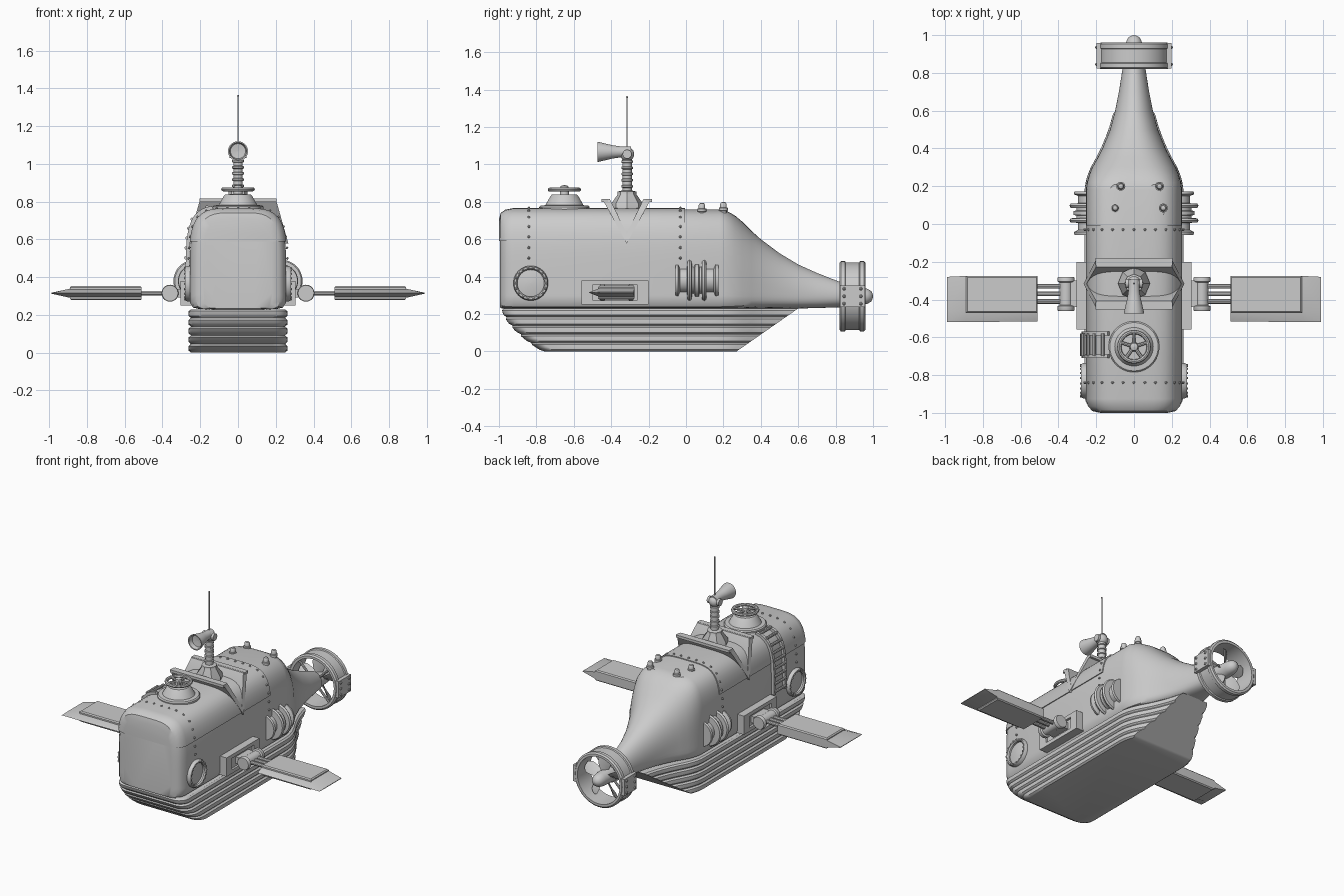
import bpy, bmesh, math
from mathutils import Matrix, Vector
from math import pi, sin, cos

if "Cube" in bpy.data.objects:
    bpy.data.objects.remove(bpy.data.objects["Cube"])

T = Matrix.Translation
AX = {'x': Matrix.Rotation(pi/2, 4, 'Y'), 'y': Matrix.Rotation(-pi/2, 4, 'X'), 'z': Matrix()}

def finish(name, bm, mirror=False, angle=35):
    if mirror:
        g = bmesh.ops.duplicate(bm, geom=bm.verts[:] + bm.edges[:] + bm.faces[:])['geom']
        bmesh.ops.scale(bm, vec=(-1, 1, 1), verts=[v for v in g if isinstance(v, bmesh.types.BMVert)])
    bmesh.ops.recalc_face_normals(bm, faces=bm.faces[:])
    for f in bm.faces:
        f.smooth = True
    for e in bm.edges:
        e.smooth = len(e.link_faces) == 2 and e.calc_face_angle(0) < math.radians(angle)
    me = bpy.data.meshes.new(name)
    bm.to_mesh(me)
    bm.free()
    ob = bpy.data.objects.new(name, me)
    bpy.context.collection.objects.link(ob)
    return ob

def loft(bm, rings, cap=True, loop=False):
    vr = [[bm.verts.new(p) for p in r] for r in rings]
    n = len(vr[0])
    for a, b in zip(vr, vr[1:] + (vr[:1] if loop else [])):
        for i in range(n):
            bm.faces.new((a[i], a[(i+1) % n], b[(i+1) % n], b[i]))
    if cap and not loop:
        bm.faces.new(vr[0])
        bm.faces.new(vr[-1])

def lathe(bm, prof, loc, axis='z', seg=32, loop=False):
    m = T(loc) @ AX[axis]
    loft(bm, [[m @ Vector((max(r, .0005)*cos(2*pi*i/seg), max(r, .0005)*sin(2*pi*i/seg), h))
               for i in range(seg)] for r, h in prof], loop=loop)

def rod(bm, p, q, r, seg=10):
    p, q = Vector(p), Vector(q)
    d = q - p
    bmesh.ops.create_cone(bm, cap_ends=True, segments=seg, radius1=r, radius2=r, depth=d.length,
                          matrix=T((p+q)/2) @ d.to_track_quat('Z', 'Y').to_matrix().to_4x4())

def box(bm, c, s, m=Matrix()):
    bmesh.ops.create_cube(bm, size=1, matrix=m @ T(c) @ Matrix.Diagonal((*s, 1)))

def ball(bm, p, r, sub=1):
    bmesh.ops.create_icosphere(bm, subdivisions=sub, radius=r, matrix=T(p))

def lerp(tab, t):
    for a, b in zip(tab, tab[1:]):
        if t <= b[0]:
            k = max(0, (t-a[0])/(b[0]-a[0]))
            return [u+(v-u)*k for u, v in zip(a, b)]
    return list(tab[-1])

# Hull stations: y, half width, top z, widest z, bottom z, top exponent, bottom exponent
ST = [(-.994, .18, .70, .36, .235, 4.3, 10), (-.985, .22, .735, .36, .23, 4.3, 10),
      (-.96, .243, .752, .36, .23, 4.3, 10), (-.92, .255, .76, .36, .23, 4.3, 10),
      (.18, .255, .76, .36, .23, 4.3, 10), (.22, .25, .75, .36, .23, 4, 9),
      (.26, .238, .728, .355, .23, 3.5, 8), (.3, .222, .695, .35, .23, 3.1, 7),
      (.35, .194, .645, .345, .23, 2.8, 6), (.4, .168, .60, .34, .23, 2.5, 5),
      (.5, .127, .525, .325, .23, 2.2, 4), (.6, .1, .465, .31, .23, 2, 3),
      (.7, .08, .42, .3, .232, 2, 2.4), (.84, .058, .365, .297, .237, 2, 2)]

def sec(y, a, off=0):
    _, w, zt, zm, zb, n, m = lerp(ST, y)
    c, s = cos(a), sin(a)
    e = 2/(n if s >= 0 else m)
    h = zt - zm + off if s >= 0 else zm - zb
    return Vector((math.copysign(abs(c)**e, c)*(w+off), y, zm + math.copysign(abs(s)**e, s)*h))

def along(y, a0, a1, off, n):
    """n points evenly spaced along the hull section"""
    d = [sec(y, a0+(a1-a0)*i/600, off) for i in range(601)]
    L = [0]
    for p, q in zip(d, d[1:]):
        L.append(L[-1] + (q-p).length)
    return [d[min(range(601), key=lambda j: abs(L[j]-L[-1]*i/(n-1)))] for i in range(n)]

def hull_ring(y, off=0):
    return along(y, 0, pi, off, 40) + along(y, pi, 2*pi, off, 24)[1:-1]

# Main hull
bm = bmesh.new()
loft(bm, [hull_ring(s[0]) for s in ST])
finish('hull', bm)

# Raised upper casing
bm = bmesh.new()
loft(bm, [[p + Vector((0, -.006, 0)) for p in hull_ring(y, .006)] for y in (-.994, -.985, -.96, -.92, .0)])
cut = bmesh.ops.bisect_plane(bm, geom=bm.verts[:]+bm.edges[:]+bm.faces[:], plane_co=(0, 0, .59),
                             plane_no=(0, 0, 1), clear_inner=True)['geom_cut']
bmesh.ops.edgenet_fill(bm, edges=[e for e in cut if isinstance(e, bmesh.types.BMEdge)])
finish('upper_casing', bm)

# Ribbed keel
FRONT = [(0, -.77), (.046, -.84), (.092, -.895), (.138, -.94), (.184, -.972), (.23, -.988)]
def keel_ring(z, inset):
    yf, yr = lerp(FRONT, z)[1] + inset, .27 + .33*z/.23
    w, r = .262 - inset, .07
    half = [(w - r + r*sin(i*pi/12), yf + r - r*cos(i*pi/12)) for i in range(7)]
    for i in range(1, 21):
        y = yf + r + (yr - yf - r)*(i/20)**.7
        half.append((lerp(ST, max(y, -.9))[1] + .007 - inset, y))
    return [(x, y, z) for x, y in half] + [(-x, y, z) for x, y in reversed(half)]
bm = bmesh.new()
loft(bm, [keel_ring(.046*i + dz, ins) for i in range(5)
          for dz, ins in ((.001, .012), (.01, .001), (.023, 0), (.036, .001), (.045, .012))])
finish('keel', bm)

# Rivet rows on the casing
bm = bmesh.new()
for y in (-.84, -.03):
    for p in along(y, .1, pi-.1, .007, 17):
        ball(bm, p, .008)
finish('casing_rivets', bm)

# Portholes
bm = bmesh.new()
P = (.25, -.83, .365)
lathe(bm, [(.072, -.01), (.072, .022), (.078, .03), (.088, .03), (.093, .02), (.093, -.01)], P, 'x', 40, True)
lathe(bm, [(.074, -.01), (.074, .010), (.04, .016), (0, .018)], P, 'x', 40)
for i in range(18):
    a = 2*pi*i/18
    ball(bm, (.281, P[1]+.083*cos(a), P[2]+.083*sin(a)), .007)
finish('portholes', bm, True)

# Side engine pods
bm = bmesh.new()
prof = [(0, -.115), (.085, -.115), (.088, -.1), (.066, -.09), (.066, -.052), (.105, -.05), (.112, -.04),
        (.105, -.028), (.075, -.026)]
lathe(bm, prof + [(.075, -.014), (.09, -.01), (.09, .01), (.075, .014)] +
      [(r, -h) for r, h in reversed(prof)], (.23, .058, .38), 'y')
finish('side_pods', bm, True)

# Fin mounts: framed plate, hinge barrel and rods
bm = bmesh.new()
Z = .315
for c, s in (((.27, -.38, .3675), (.07, .36, .025)), ((.27, -.38, .2625), (.07, .36, .025)),
             ((.27, -.53, Z), (.07, .06, .081)), ((.27, -.23, Z), (.07, .06, .081)),
             ((.26, -.38, Z), (.06, .25, .09))):
    box(bm, c, s)
lathe(bm, [(.042, -.09), (.045, -.085), (.045, -.065), (.034, -.06), (.034, .06), (.045, .065),
           (.045, .085), (.042, .09)], (.36, -.37, Z), 'y', 20)
box(bm, (.315, -.37, Z), (.08, .14, .045))
for y in (-.33, -.37, -.41):
    rod(bm, (.33, y, Z), (.53, y, Z), .013)
finish('fin_mounts', bm, True)

# Fins: tapered blade with a raised panel
bm = bmesh.new()
loft(bm, [[(x, yb, Z-t), (x, yb, Z+t), (x, -.46, Z+t), (x, yf, Z), (x, -.46, Z-t)]
          for x, yb, yf, t in ((.51, -.275, -.515, .024), (.89, -.275, -.52, .024), (.99, -.28, -.52, .002))])
for s in (-1, 1):
    loft(bm, [[(.51+d, -.275-d, z), (.89-d, -.275-d, z), (.89-d, -.47+d, z), (.51+d, -.47+d, z)]
              for d, z in ((0, Z), (0, Z+s*.03), (.007, Z+s*.037))])
finish('fins', bm, True)

# Top hatch with hand wheel
H = (0, -.65, 0)
bm = bmesh.new()
lathe(bm, [(.135, .74), (.135, .773), (.128, .78), (.102, .782), (.075, .83), (.068, .838), (.025, .84),
           (.02, .885), (0, .89)], H, seg=40)
finish('hatch', bm)
bm = bmesh.new()
lathe(bm, [(.078+.011*cos(a*pi/4), .865+.011*sin(a*pi/4)) for a in range(8)], H, seg=32, loop=True)
for i in range(5):
    a = 2*pi*i/5 + pi/2
    rod(bm, (0, -.65, .865), (.077*cos(a), -.65+.077*sin(a), .865), .009, 8)
finish('hatch_wheel', bm)

# Ladder following the hull on the left side
bm = bmesh.new()
rails = [along(y, pi-.0005, 1.8, .022, 19) for y in (-.58, -.70)]
for r in rails:
    loft(bm, [[p + Vector((0, dy, 0)) + n*k for dy, k in ((-.01, 0), (.01, 0), (.01, .02), (-.01, .02))]
              for p, n in ((p, (Vector((0, p.y, .5))-p).normalized()) for p in r)])
for p, q in list(zip(*rails))[1::2]:
    rod(bm, p, q, .009, 8)
finish('ladder', bm)

# V-shaped saddle frame over the roof
bm = bmesh.new()
for s in (-1, 1):
    yt = -.317 + .13*s
    prof = [(yt, .815, .2), (-.317, .577, .267), (-.317, .63, .252), (yt-.04*s, .815, .2)]
    loft(bm, [[(k*x, y, z) for y, z, x in prof] for k in (-1, 1)])
    box(bm, (0, yt-.012*s, .807), (.41, .036, .018))
finish('saddle_frame', bm)

# Periscope: faceted base, ringed post, horn and antenna
B = (0, -.315, 0)
bm = bmesh.new()
lathe(bm, [(.085, .74), (.085, .79), (.05, .84), (.05, .855), (.03, .86)], B, seg=8)
finish('periscope_base', bm)
bm = bmesh.new()
prof = [(.025, .85)]
for i in range(5):
    z = .875 + i*.033
    prof += [(.025, z), (.031, z+.003), (.031, z+.013), (.025, z+.016)]
lathe(bm, prof + [(.025, 1.05)], B, seg=20)
ball(bm, (0, -.315, 1.055), .038, 3)
lathe(bm, [(.024, -.045), (.024, .045)], (0, -.315, 1.055), 'x', 16)
finish('periscope_post', bm)
bm = bmesh.new()
lathe(bm, [(.028, .02), (.03, -.04), (.036, -.08), (.053, -.152), (.053, -.158), (.046, -.158),
           (.04, -.13), (0, -.125)], (0, -.315, 1.067), 'y', 28)
finish('periscope_horn', bm)
bm = bmesh.new()
rod(bm, (0, -.315, 1.08), (0, -.315, 1.36), .0035, 8)
ball(bm, (0, -.315, 1.36), .006)
finish('antenna', bm)

# Exhaust stacks behind the casing
bm = bmesh.new()
for x, y, z in ((-.07, .2, .8), (.135, .2, .8), (-.1, .085, .795), (.155, .085, .795)):
    lathe(bm, [(.018, -.09), (.018, -.05), (.024, -.047), (.024, -.032), (.018, -.03), (.018, -.012),
               (.012, -.003), (0, 0)], (x, y, z), seg=14)
    ball(bm, (x-.012, y-.01, z-.075), .025, 2)
    lathe(bm, [(.036, -.11), (.036, -.062), (.03, -.057)], (x-.025, y-.02, z+.01), seg=18)
finish('exhaust_stacks', bm)

# Propeller shroud with side clamps
C = (0, .89, .295)
bm = bmesh.new()
lathe(bm, [(.162, -.07), (.178, -.07), (.188, -.062), (.188, -.04), (.181, -.036), (.181, .036),
           (.188, .04), (.188, .062), (.178, .07), (.162, .07)], C, 'y', 48, True)
for s in (-1, 1):
    box(bm, (s*.185, .89, .295), (.025, .135, .115))
    for y in (.845, .935):
        for z in (.255, .295, .335):
            ball(bm, (s*.197, y, z), .01)
finish('propeller_shroud', bm)

# Propeller hub, blades and shroud struts
bm = bmesh.new()
lathe(bm, [(.055, -.06), (.05, -.02), (.046, .05), (.04, .08), (.028, .1), (.012, .108), (0, .11)], C, 'y', 24)
for i in range(5):
    m = T(C) @ Matrix.Rotation(2*pi*i/5, 4, 'Y')
    loft(bm, [[m @ Matrix.Rotation(tw, 4, 'Z') @ Vector((x*w, y, r))
               for x, y in ((-1, 0), (0, .006), (1, 0), (0, -.006))]
              for r, w, tw in ((.03, .018, .9), (.08, .038, .7), (.125, .042, .55), (.152, .024, .45))])
for i in range(4):
    a = pi/4 + i*pi/2
    rod(bm, (0, .838, .295), (.17*cos(a), .838, .295+.17*sin(a)), .008, 8)
finish('propeller', bm)
